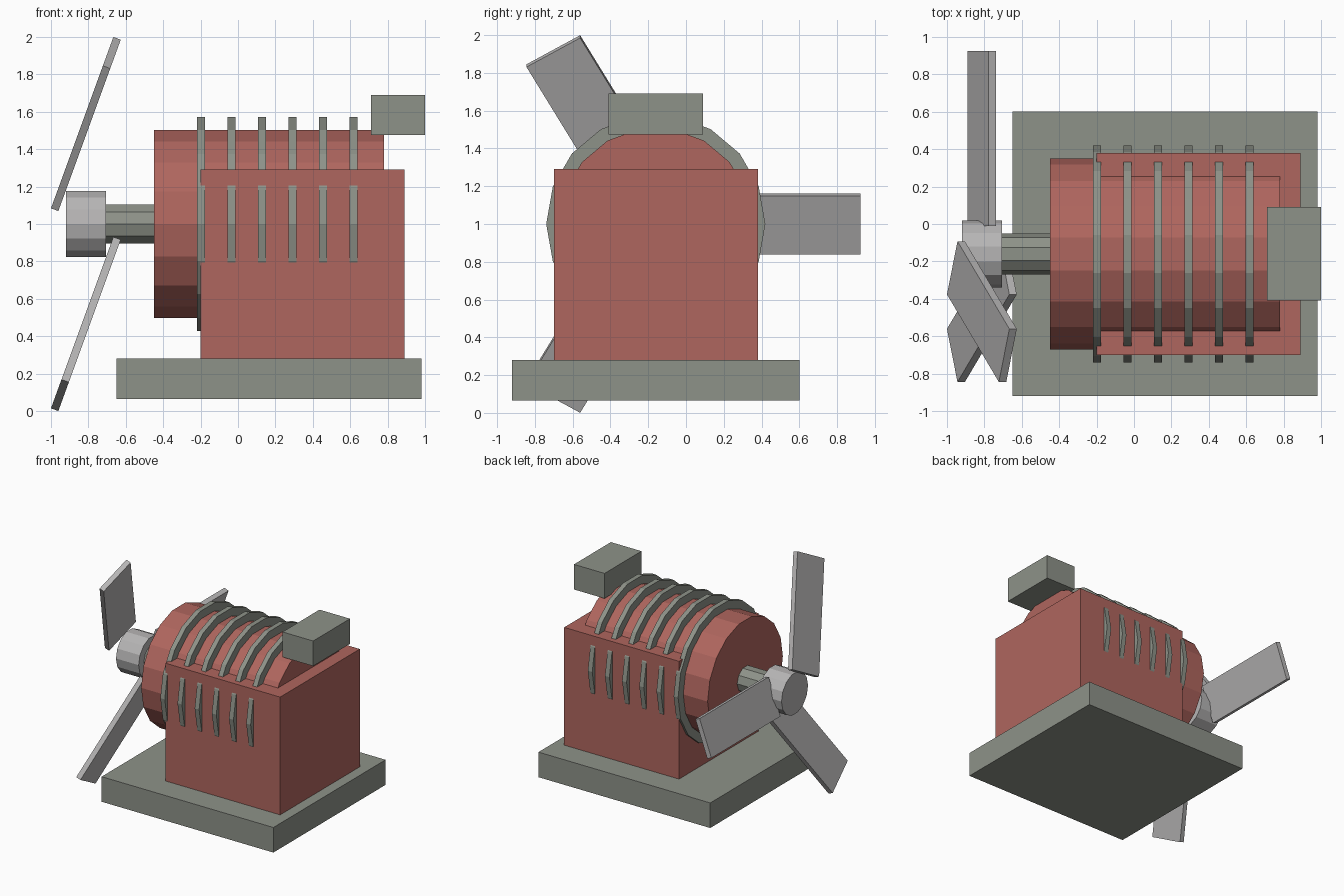
import bpy
from math import radians, sin, cos, pi
from mathutils import Vector, Matrix

default = bpy.data.objects.get("Cube")
if default:
    bpy.data.objects.remove(default, do_unlink=True)

AXIS_Y, AXIS_Z = -0.16, 1.0  # line of the rotating shaft


def make_material(name, rgb):
    mat = bpy.data.materials.new(name)
    mat.use_nodes = True
    mat.diffuse_color = (*rgb, 1)
    mat.node_tree.nodes["Principled BSDF"].inputs["Base Color"].default_value = (*rgb, 1)
    return mat


RED = make_material("brick red", (0.43, 0.132, 0.112))
GREY = make_material("olive grey", (0.27, 0.288, 0.25))
SILVER = make_material("silver grey", (0.47, 0.462, 0.462))


def finish(name, mat):
    obj = bpy.context.object
    obj.name = obj.data.name = name
    obj.data.materials.append(mat)
    return obj


def box(name, mat, low, high):
    low, high = Vector(low), Vector(high)
    bpy.ops.mesh.primitive_cube_add(size=1)
    obj = finish(name, mat)
    obj.data.transform(Matrix.Translation((low + high) / 2) @ Matrix.Diagonal((*(high - low), 1)))
    return obj


def drum(name, mat, x0, x1, radius, sides):
    """Faceted cylinder along the shaft line, with a corner pointing to +y."""
    bpy.ops.mesh.primitive_cylinder_add(vertices=sides, radius=radius, depth=x1 - x0)
    obj = finish(name, mat)
    obj.data.transform(Matrix.Rotation(pi / 2, 4, 'Y'))
    obj.location = ((x0 + x1) / 2, AXIS_Y, AXIS_Z)
    return obj


# Base plate, housing and rear terminal box
box("base_plate", GREY, (-0.65, -0.92, 0.065), (0.98, 0.60, 0.28))
box("housing", RED, (-0.2, -0.70, 0.28), (0.89, 0.38, 1.29))
box("terminal_box", GREY, (0.71, -0.41, 1.475), (1.0, 0.09, 1.69))

# Motor drum, shaft and hub
drum("motor_drum", RED, -0.45, 0.78, 0.51, 18)
drum("shaft", GREY, -0.72, -0.45, 0.11, 10)
drum("hub", SILVER, -0.92, -0.705, 0.18, 14)

# Cooling fins around the drum
for i in range(6):
    x = -0.198 + i * 0.163
    drum(f"cooling_fin_{i + 1}", GREY, x - 0.021, x + 0.021, 0.58, 18)

# Three fan blades, each tilted about its own middle
for i in range(3):
    angle = i * radians(120)
    blade = box(f"fan_blade_{i + 1}", SILVER, (-0.021, -0.468, -0.164), (0.021, 0.468, 0.164))
    blade.rotation_euler = (angle, radians(20), 0)
    blade.location = (-0.813, AXIS_Y + 0.617 * cos(angle), AXIS_Z + 0.617 * sin(angle))
